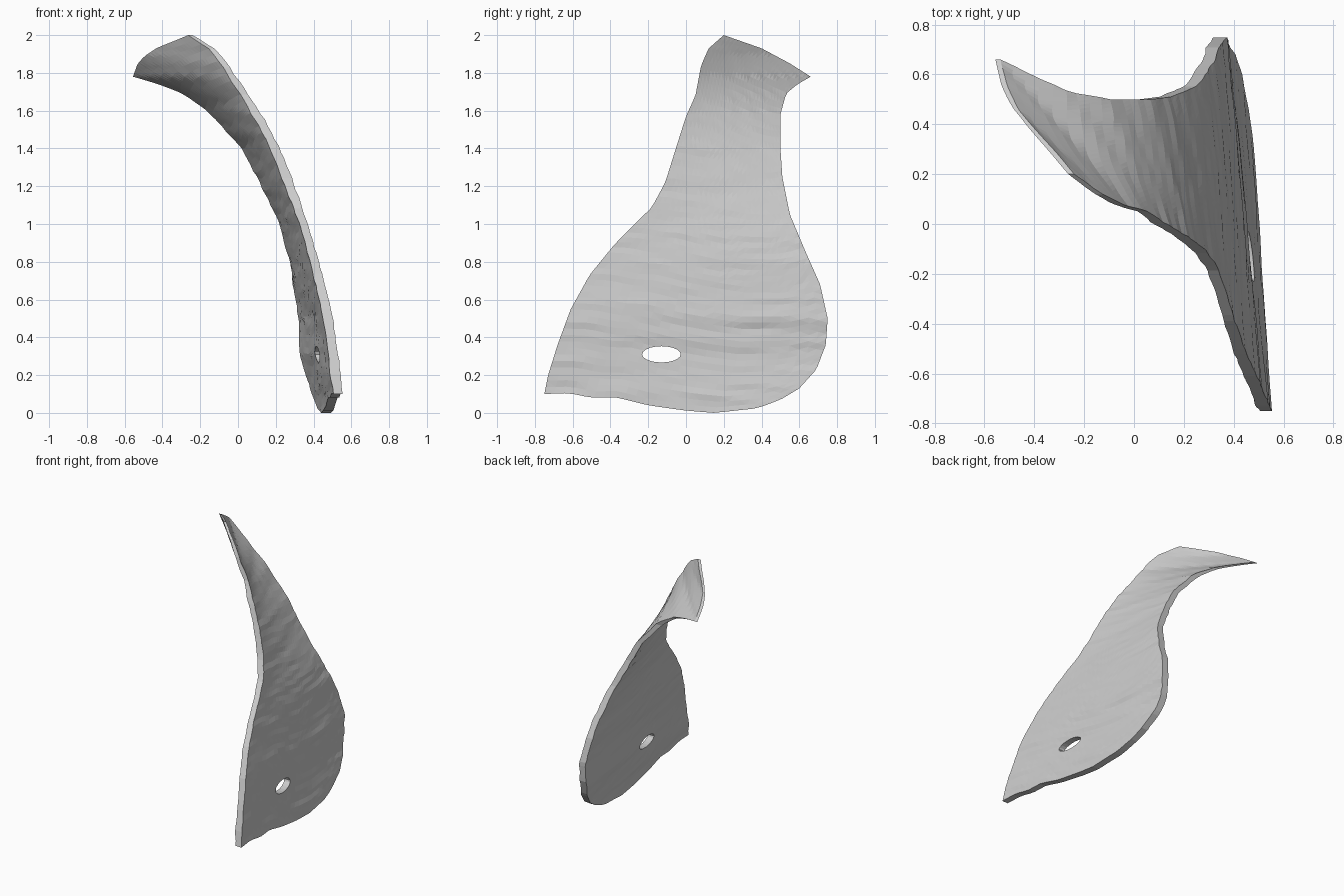
import bpy, bmesh, math
from mathutils import Vector, noise

if "Cube" in bpy.data.objects:
    bpy.data.objects.remove(bpy.data.objects["Cube"])

NU, NV = 26, 60

# Outline of the plate in side view (y, z), as four edges
LEFT = [(-.75, .10), (-.73, .2), (-.68, .36), (-.61, .55), (-.51, .73), (-.38, .89), (-.18, 1.09),
        (-.11, 1.22), (-.06, 1.38), (0, 1.57), (.05, 1.68), (.08, 1.84), (.12, 1.93), (.2, 2.0)]
RIGHT = [(.6, .13), (.69, .23), (.74, .36), (.75, .5), (.71, .68), (.63, .86), (.55, 1.05),
         (.51, 1.25), (.5, 1.4), (.5, 1.58), (.53, 1.69), (.59, 1.74), (.66, 1.78)]
BOTTOM = [(-.75, .10), (-.62, .105), (-.5, .08), (-.37, .083), (-.2, .04), (0, .012), (.15, .0),
          (.38, .025), (.5, .07), (.6, .13)]
TOP = [(.2, 2.0), (.4, 1.93), (.55, 1.85), (.66, 1.78)]

# Bend of the plate: z, outer x at y = 0, slope of x along y
BEND = [(0, .505, -.083), (.1, .491, -.085), (.3, .457, -.105), (.5, .443, -.095), (.8, .386, -.095),
        (1.0, .338, -.12), (1.2, .277, -.20), (1.4, .206, -.28), (1.6, .115, -.46), (1.7, .083, -.68),
        (1.78, .045, -.88), (1.9, .01, -1.03), (2.0, -.04, -1.0)]


def along(points, t):
    """Point at fraction t of a polyline's length."""
    pts = [Vector(p) for p in points]
    left = t * sum((b - a).length for a, b in zip(pts, pts[1:]))
    for a, b in zip(pts, pts[1:]):
        d = (b - a).length
        if left <= d:
            return a.lerp(b, left / d)
        left -= d
    return pts[-1]


def patch(u, v):
    """Blend the four outline edges into a surface."""
    b, t, l, r = along(BOTTOM, u), along(TOP, u), along(LEFT, v), along(RIGHT, v)
    c = [Vector(p) for p in (BOTTOM[0], BOTTOM[-1], TOP[0], TOP[-1])]
    return (b * (1 - v) + t * v + l * (1 - u) + r * u
            - c[0] * (1 - u) * (1 - v) - c[1] * u * (1 - v) - c[2] * (1 - u) * v - c[3] * u * v)


def bend(y, z):
    z = min(max(z, 0), 2)
    for (z0, x0, s0), (z1, x1, s1) in zip(BEND, BEND[1:]):
        if z <= z1:
            f = (z - z0) / (z1 - z0)
            return x0 + f * (x1 - x0) + y * (s0 + f * (s1 - s0))


def grain(y, z, seed):
    """Long ridges running across the plate."""
    zz = z + .05 * y
    return (.007 * noise.noise(Vector((y * 1.6, zz * 14, seed)))
            + .004 * noise.noise(Vector((y * 4, zz * 28, seed + 9))))


# Curved plate: outer and inner skins joined by a rim
bm = bmesh.new()
skins = []
for side in (0, 1):
    rows = []
    for j in range(NV + 1):
        row = []
        for i in range(NU + 1):
            u, v = i / NU, j / NV
            p = patch(u, v)
            thick = .05 - .022 * max(0, (p.y - 1.5) / .5)
            if p.y > 1.6:
                thick *= 1 - .5 * u * (p.y - 1.6) / .2 if p.y < 1.8 else 1 - .5 * u
            x = bend(p.x, p.y) - side * thick + grain(p.x, p.y, side * 5.3)
            row.append(bm.verts.new((x, p.x, p.y)))
        rows.append(row)
    skins.append(rows)
    for j in range(NV):
        for i in range(NU):
            bm.faces.new((rows[j][i], rows[j][i + 1], rows[j + 1][i + 1], rows[j + 1][i]))


def border(rows):
    return (rows[0][:-1] + [r[-1] for r in rows[:-1]]
            + rows[-1][:0:-1] + [r[0] for r in rows[:0:-1]])


a, b = border(skins[0]), border(skins[1])
for k in range(len(a)):
    n = (k + 1) % len(a)
    bm.faces.new((a[k], a[n], b[n], b[k]))
bmesh.ops.triangulate(bm, faces=bm.faces[:])
bmesh.ops.recalc_face_normals(bm, faces=bm.faces[:])
mesh = bpy.data.meshes.new("curved_plate")
bm.to_mesh(mesh)
bm.free()
plate = bpy.data.objects.new("curved_plate", mesh)
bpy.context.collection.objects.link(plate)

grey = bpy.data.materials.new("light_grey")
grey.diffuse_color = (.6, .6, .6, 1)
grey.use_nodes = True
grey.node_tree.nodes["Principled BSDF"].inputs["Base Color"].default_value = grey.diffuse_color
mesh.materials.append(grey)

# Oval hole through the lower part
bpy.ops.mesh.primitive_cylinder_add(vertices=20, radius=1, depth=.6, location=(.45, -.13, .31),
                                    rotation=(0, math.pi / 2, 0))
cutter = bpy.context.object
cutter.name = "hole_cutter"
cutter.scale = (.043, .102, 1)
cutter.hide_render = True
cut = plate.modifiers.new("hole", 'BOOLEAN')
cut.operation = 'DIFFERENCE'
cut.solver = 'EXACT'
cut.object = cutter
bpy.context.view_layer.objects.active = plate
bpy.ops.object.modifier_apply(modifier=cut.name)
bpy.data.objects.remove(cutter)
